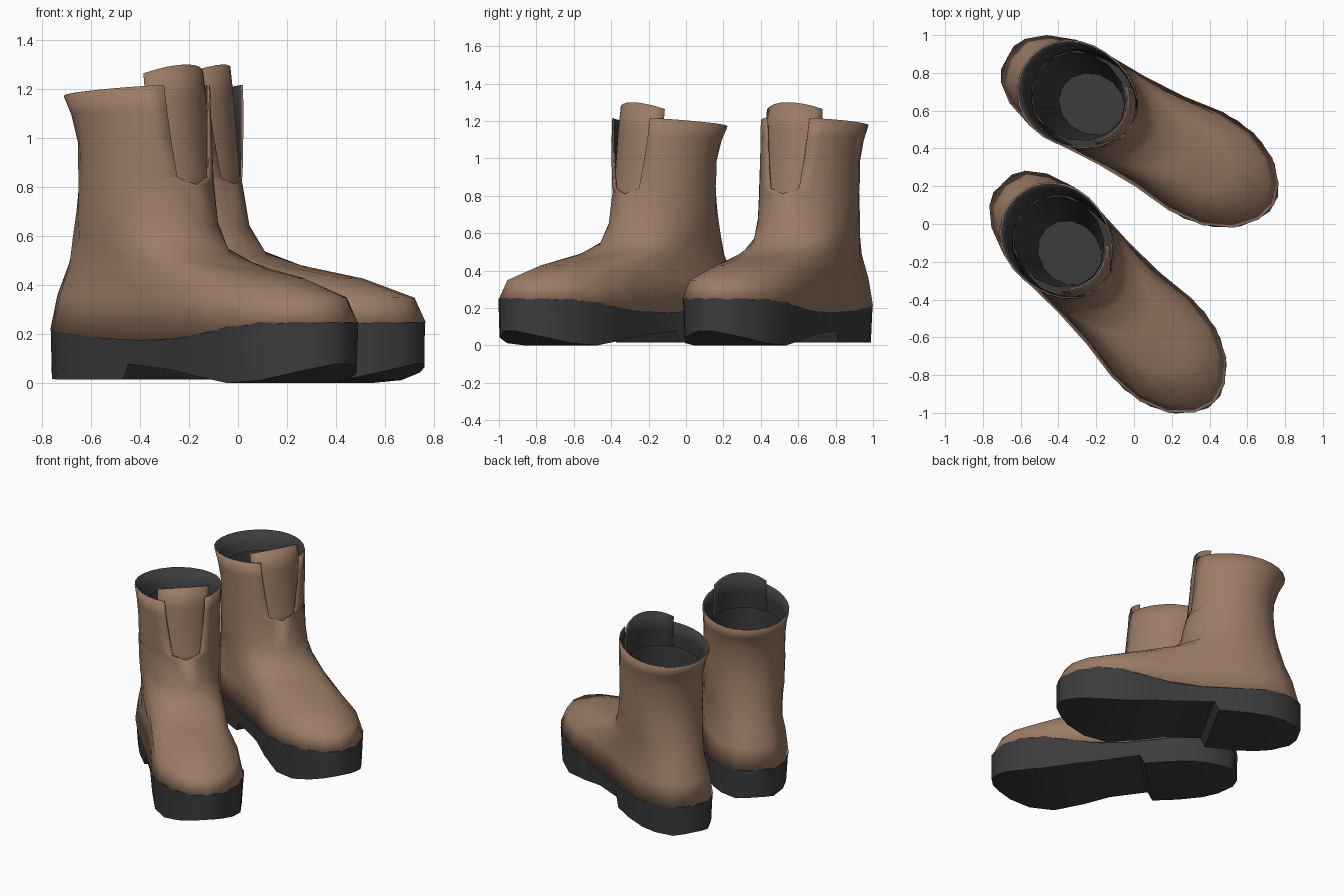
import bpy, bmesh, math

if "Cube" in bpy.data.objects:
    bpy.data.objects.remove(bpy.data.objects["Cube"])


def material(name, rgb):
    m = bpy.data.materials.new(name)
    m.diffuse_color = (*rgb, 1)
    m.use_nodes = True
    m.node_tree.nodes["Principled BSDF"].inputs["Base Color"].default_value = m.diffuse_color
    return m


LEATHER = material("brown leather", (0.33, 0.2, 0.132))
RUBBER = material("dark rubber", (0.045, 0.045, 0.045))

# Foot outline and sole: u along the foot, half width, bottom z, top z
SOLE = [(-.61, .07, .03, .22), (-.575, .13, .017, .218), (-.47, .21, .015, .212),
        (-.36, .25, .015, .205), (-.2, .266, .015, .19), (-.03, .26, .015, .178),
        (.0, .258, .078, .176), (.25, .255, .055, .18), (.42, .283, .028, .195),
        (.62, .296, .0, .228), (.78, .26, .012, .247), (.9, .19, .042, .25),
        (.965, .11, .063, .25), (1.0, .045, .078, .25)]

# Upper rings: back u, back z, front u, front z, back width, front width,
# roundness (0 = foot outline), half gap angle in degrees, flap flare
UPPER = [(-.612, .215, 1.003, .248, 1.025, 1.025, 0, 0, 0),
         (-.575, .36, .955, .348, .97, .91, 0, 0, 0),
         (-.52, .49, .72, .425, .285, .22, .8, 0, 0),
         (-.48, .61, .46, .468, .29, .2, .85, 0, 0),
         (-.455, .71, .27, .515, .285, .225, .95, 0, 0),
         (-.445, .79, .185, .63, .275, .245, 1, 0, 0),
         (-.44, .86, .145, .81, .265, .26, 1, 0, 0),
         (-.44, .88, .142, .84, .265, .26, 1, 20, .01),
         (-.44, .98, .13, 1.0, .265, .26, 1, 25, .05),
         (-.475, 1.09, .125, 1.12, .277, .26, 1, 28, .07),
         (-.515, 1.165, .125, 1.22, .295, .26, 1, 30, .07)]

TONGUE = [(-.43, .72, .155, .72, .24, .25, 1, 0, 0),
          (-.43, .84, .133, .84, .25, .25, 1, 0, 0),
          (-.43, 1.0, .118, 1.0, .25, .25, 1, 0, 0),
          (-.44, 1.15, .105, 1.16, .25, .245, 1, 0, 0),
          (-.46, 1.05, .09, 1.3, .25, .24, 1, 0, 0)]

# Inner lining, from the rim down to the insole
LINING = [(-.43, 1.06, .075, 1.06, .24, .225, 1, 0, 0),
          (-.40, .8, .075, .75, .225, .215, 1, 0, 0),
          (-.28, .3, .08, .3, .16, .16, 1, 0, 0)]


def interp(u, column):
    for a, b in zip(SOLE, SOLE[1:]):
        if u <= b[0]:
            f = max(0, (u - a[0]) / (b[0] - a[0]))
            return a[column] + f * (b[column] - a[column])
    return SOLE[-1][column]


def ring_point(ring, t):
    ub, zb, uf, zf, wb, wf, power, gap, flare = ring
    s = (1 + math.cos(t)) / 2
    width = wb + (wf - wb) * s
    side = math.sin(t)
    u = ub + (uf - ub) * s
    z = zb + (zf - zb) * s
    if power:
        v = width * math.copysign(abs(side) ** power, side)
    else:
        full = -.61 + 1.61 * s
        v = width * interp(full, 1) * (1 if side > 1e-6 else -1 if side < -1e-6 else 0)
        if ring is UPPER[0]:
            z = interp(full, 3) - .003
    k = flare * max(0, math.cos(t - .45)) ** 4
    uc = (ub + uf) / 2
    return (uc + (u - uc) * (1 + k), v * (1 + k), z)


def finish(bm, name, mats, place, angle):
    x, y, turn, side = place
    if side < 0:
        for v in bm.verts:
            v.co.y *= -1
        bmesh.ops.reverse_faces(bm, faces=bm.faces)
    me = bpy.data.meshes.new(name)
    bm.to_mesh(me)
    bm.free()
    for m in mats:
        me.materials.append(m)
    ob = bpy.data.objects.new(name, me)
    bpy.context.collection.objects.link(ob)
    ob.location = (x, y, 0)
    ob.rotation_euler.z = math.radians(turn)
    bpy.ops.object.select_all(action='DESELECT')
    ob.select_set(True)
    bpy.context.view_layer.objects.active = ob
    bpy.ops.object.shade_smooth_by_angle(angle=math.radians(angle))
    return ob


def loft(name, rings, start, end, steps, place, inner=False):
    bm = bmesh.new()
    rows = []
    for r in rings:
        g = math.radians(r[7])
        a, b = start + g, end - g
        rows.append([bm.verts.new(ring_point(r, a + (b - a) * i / steps))
                     for i in range(steps + 1)])
    for lo, hi in zip(rows, rows[1:]):
        for j in range(steps):
            bm.faces.new((lo[j], lo[j + 1], hi[j + 1], hi[j]))
    if inner:
        bm.faces.new(rows[-1][:-1])
    bmesh.ops.remove_doubles(bm, verts=bm.verts, dist=.0005)
    ob = finish(bm, name, [RUBBER] if inner else [LEATHER, RUBBER], place, 60)
    if not inner:
        # Dark back of the leather
        sol = ob.modifiers.new("lining", 'SOLIDIFY')
        sol.thickness = .008
        sol.offset = -1
        sol.material_offset = 1
        sol.material_offset_rim = 0


def sole(name, place):
    bm = bmesh.new()
    rows = [[bm.verts.new(c) for c in ((u, w * .95, zb), (u, w, zt), (u, -w, zt), (u, -w * .95, zb))]
            for u, w, zb, zt in SOLE]
    for a, b in zip(rows, rows[1:]):
        for j in range(4):
            k = (j + 1) % 4
            bm.faces.new((a[j], b[j], b[k], a[k]))
    bm.faces.new(rows[0])
    bm.faces.new(rows[-1][::-1])
    bmesh.ops.recalc_face_normals(bm, faces=bm.faces)
    finish(bm, name, [RUBBER], place, 35)


# Two mirrored boots: x, y, turn, side
for label, place in (("left", (-.136, .587, -28.8, 1)), ("right", (-.271, -.224, -46, -1))):
    sole(label + "_sole", place)
    loft(label + "_upper", UPPER, 0, 2 * math.pi, 22, place)
    loft(label + "_tongue", TONGUE, -.78, .78, 8, place)
    loft(label + "_lining", LINING, 0, 2 * math.pi, 14, place, True)
